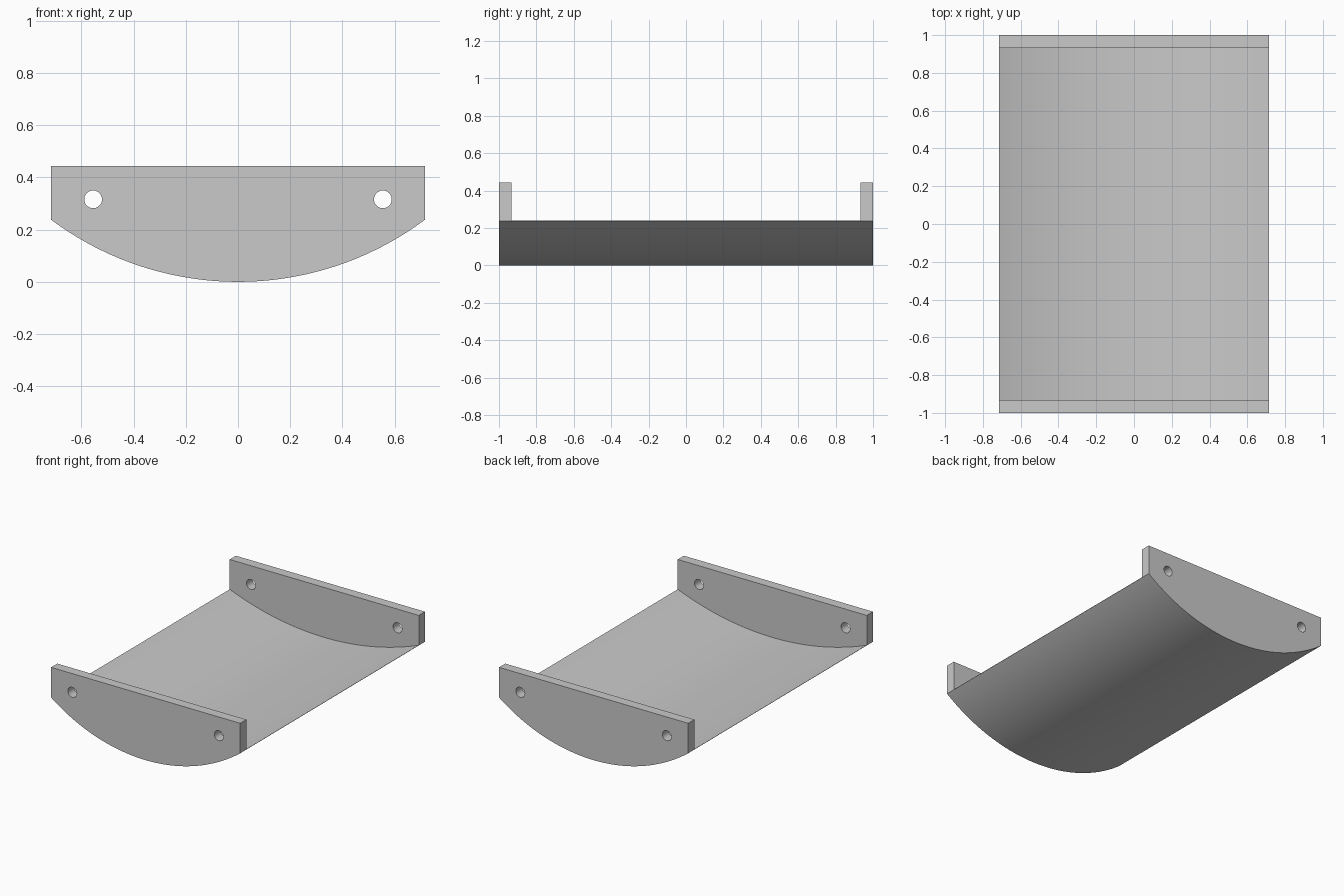
import bpy, bmesh, math

if "Cube" in bpy.data.objects:
    bpy.data.objects.remove(bpy.data.objects["Cube"])

HALF_W, HALF_L, TOP = 0.716, 1.0, 0.444   # overall half width, half length, height
RIM = 0.238                               # height of the long side edges
FLOOR_SAG = 0.138                         # dip of the upper curved floor
END = 0.067                               # thickness of end plates

grey = bpy.data.materials.new("light_grey")
grey.diffuse_color = (0.585, 0.585, 0.585, 1)
grey.use_nodes = True
grey.node_tree.nodes["Principled BSDF"].inputs["Base Color"].default_value = grey.diffuse_color


def arc(half_chord, sag, rim, half_width, n=64):
    """Points of a bowl-shaped arc through (half_chord, rim), left to right."""
    radius = (half_chord ** 2 + sag ** 2) / (2 * sag)
    a = math.asin(half_width / radius)
    angles = [-a + 2 * a * i / n for i in range(n + 1)]
    return [(radius * math.sin(t), rim - sag + radius * (1 - math.cos(t))) for t in angles]


def prism(name, profile, half_length):
    """Extrude an x-z profile along y."""
    bm = bmesh.new()
    face = bm.faces.new([bm.verts.new((x, -half_length, z)) for x, z in profile])
    out = bmesh.ops.extrude_face_region(bm, geom=[face])["geom"]
    bmesh.ops.translate(bm, vec=(0, 2 * half_length, 0),
                        verts=[g for g in out if isinstance(g, bmesh.types.BMVert)])
    bmesh.ops.recalc_face_normals(bm, faces=bm.faces)
    mesh = bpy.data.meshes.new(name)
    bm.to_mesh(mesh)
    bm.free()
    mesh.materials.append(grey)
    obj = bpy.data.objects.new(name, mesh)
    bpy.context.collection.objects.link(obj)
    return obj


def cut(target, cutter):
    """Subtract the cutter from the target and discard it."""
    cutter.hide_render = True
    mod = target.modifiers.new("cut", 'BOOLEAN')
    mod.operation, mod.solver, mod.object = 'DIFFERENCE', 'EXACT', cutter
    bpy.context.view_layer.objects.active = target
    bpy.ops.object.modifier_apply(modifier=mod.name)
    bpy.data.objects.remove(cutter)


# Curved tray with upright end plates, cut from one solid
tray = prism("curved_tray",
             arc(HALF_W, RIM, RIM, HALF_W) + [(HALF_W, TOP), (-HALF_W, TOP)], HALF_L)

# Shallow hollow between the end plates; the floor thins out to the side edges
cut(tray, prism("hollow_cutter",
                arc(HALF_W, FLOOR_SAG, RIM + 0.002, 0.8) + [(0.8, 0.7), (-0.8, 0.7)],
                HALF_L - END))

# Round mounting holes through both end plates
for side in (-1, 1):
    circle = [(side * 0.555 + 0.034 * math.cos(math.tau * i / 32),
               0.316 + 0.034 * math.sin(math.tau * i / 32)) for i in range(32)]
    cut(tray, prism("hole_cutter", circle, 1.2))

# Smooth curves, sharp rims
bpy.ops.object.select_all(action='DESELECT')
tray.select_set(True)
bpy.context.view_layer.objects.active = tray
bpy.ops.object.shade_smooth_by_angle(angle=math.radians(15))
